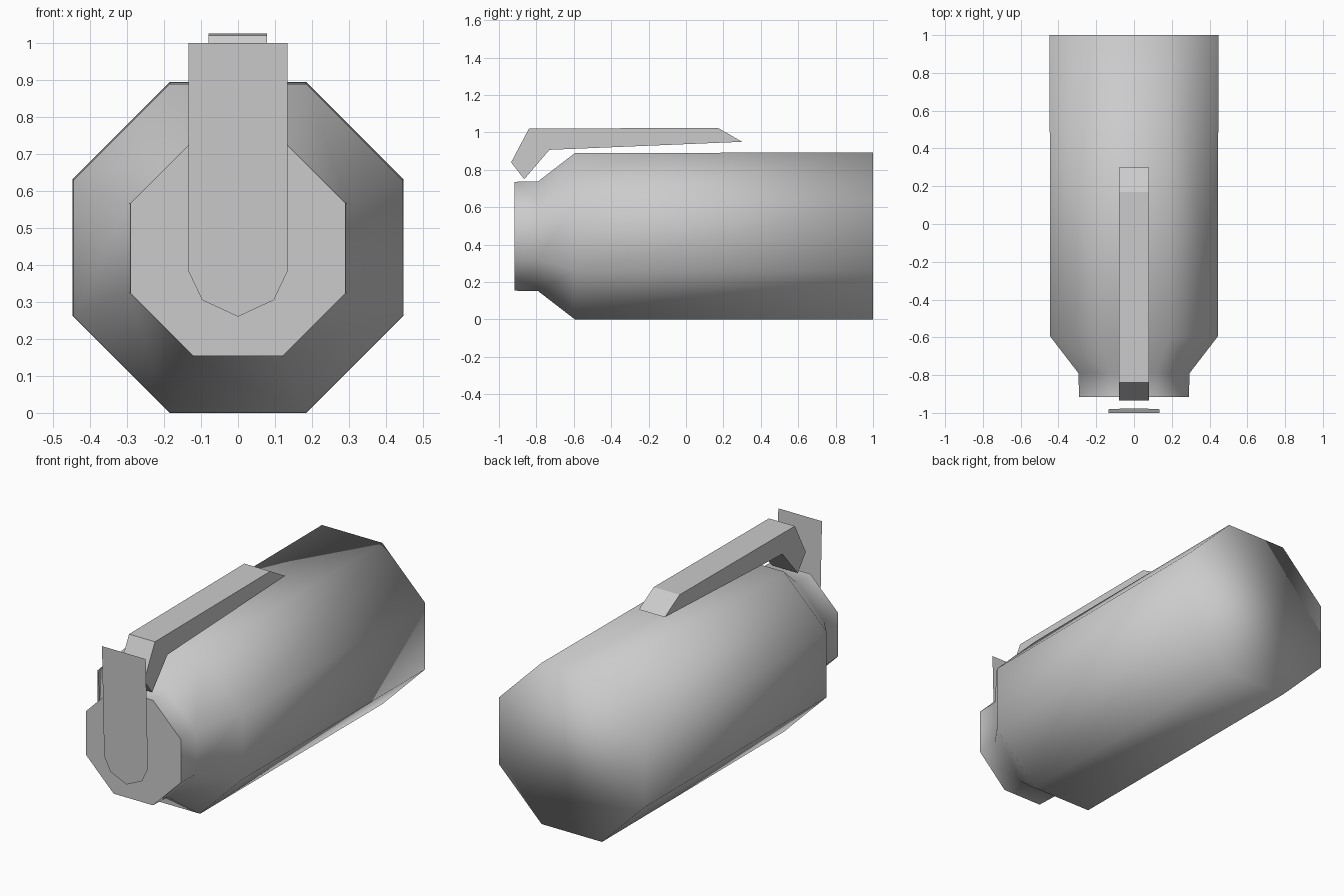
import bpy, bmesh, math

cube = bpy.data.objects.get("Cube")
if cube:
    bpy.data.objects.remove(cube, do_unlink=True)

grey = bpy.data.materials.new("plain_grey")
grey.use_nodes = True
grey.diffuse_color = (0.6, 0.6, 0.6, 1)
grey.node_tree.nodes["Principled BSDF"].inputs["Base Color"].default_value = (0.6, 0.6, 0.6, 1)


def finish(name, bm, fix_normals=True):
    """Turn a bmesh into a named grey object."""
    if fix_normals:
        bmesh.ops.recalc_face_normals(bm, faces=bm.faces)
    mesh = bpy.data.meshes.new(name)
    bm.to_mesh(mesh)
    bm.free()
    mesh.materials.append(grey)
    obj = bpy.data.objects.new(name, mesh)
    bpy.context.collection.objects.link(obj)
    return obj


def octagon(bm, y, half, centre):
    """Ring of eight vertices with flat top, bottom and sides."""
    r = half / math.cos(math.pi / 8)
    angles = [(i + 0.5) * math.pi / 4 for i in range(8)]
    return [bm.verts.new((r * math.cos(a), y, centre + r * math.sin(a))) for a in angles]


# Canister body: octagonal barrel, shoulder and neck along y
bm = bmesh.new()
sections = [(-0.917, 0.291, 0.445), (-0.79, 0.294, 0.445),
            (-0.595, 0.444, 0.445), (1.0, 0.447, 0.447)]
rings = [octagon(bm, *s) for s in sections]
for a, b in zip(rings, rings[1:]):
    for i in range(8):
        j = (i + 1) % 8
        bm.faces.new((a[i], a[j], b[j], b[i]))
for face in bm.faces:
    face.smooth = True
bm.faces.new(rings[-1]).smooth = True
# Flat neck cap with a crisp rim
neck_cap = bm.faces.new(rings[0])
for edge in neck_cap.edges:
    edge.smooth = False
finish("canister_body", bm)

# Lever: bent side profile extruded across x
bm = bmesh.new()
profile = [(-0.84, 1.02), (0.17, 1.025), (0.30, 0.95),
           (-0.73, 0.907), (-0.865, 0.75), (-0.935, 0.84)]
side = bm.faces.new([bm.verts.new((-0.08, y, z)) for y, z in profile])
extruded = bmesh.ops.extrude_face_region(bm, geom=[side])["geom"]
bmesh.ops.translate(bm, vec=(0.159, 0, 0),
                    verts=[v for v in extruded if isinstance(v, bmesh.types.BMVert)])
finish("lever", bm)

# Front tab: thin, slightly leaning sheet with a rounded lower end
bm = bmesh.new()
half = [(0.134, 1.0), (0.134, 0.383), (0.097, 0.305)]
outline = [(-x, z) for x, z in half] + [(0, 0.26)] + half[::-1]
lean = 0.023 / 0.74
bm.faces.new([bm.verts.new((x, -1.0 + (1.0 - z) * lean, z)) for x, z in outline])
finish("front_tab", bm, fix_normals=False)
